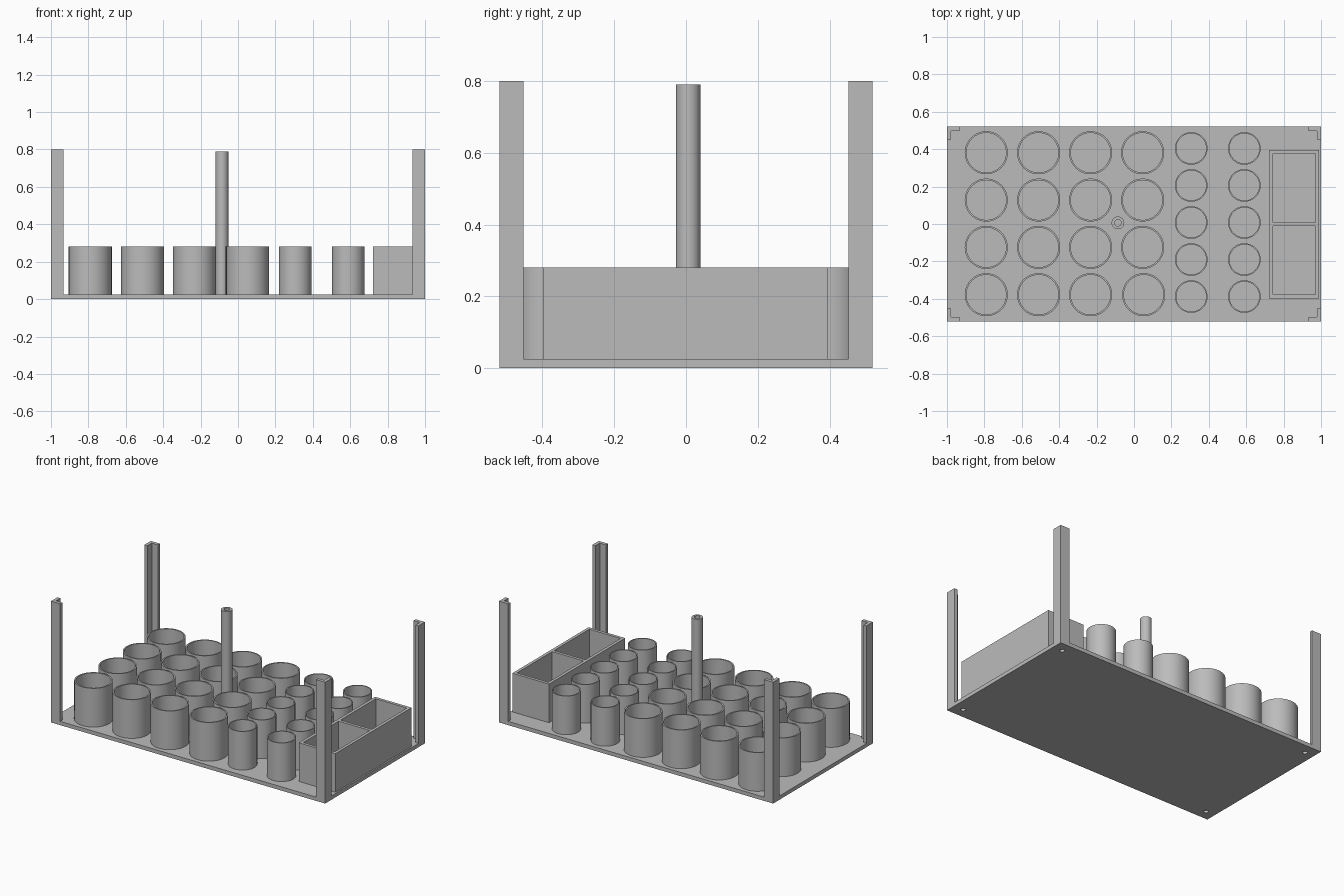
import bpy
import bmesh
from math import cos, sin, tau, radians

cube = bpy.data.objects.get("Cube")
if cube:
    bpy.data.objects.remove(cube, do_unlink=True)

GREY = (0.5, 0.5, 0.5, 1)
grey = bpy.data.materials.new("plain grey")
grey.use_nodes = True
grey.diffuse_color = GREY
grey.node_tree.nodes["Principled BSDF"].inputs["Base Color"].default_value = GREY

HALF_X, HALF_Y = 1.0, 0.52
FLOOR, RIM = 0.025, 0.28


def finish(name, bm):
    bmesh.ops.recalc_face_normals(bm, faces=bm.faces[:])
    mesh = bpy.data.meshes.new(name)
    bm.to_mesh(mesh)
    bm.free()
    mesh.materials.append(grey)
    obj = bpy.data.objects.new(name, mesh)
    bpy.context.collection.objects.link(obj)
    return obj


def plan_block(name, xs, ys, z0, z1, gaps=()):
    """Upright block made from a plan of grid cells, leaving out the gaps."""
    bm = bmesh.new()
    grid = [[bm.verts.new((x, y, z0)) for y in ys] for x in xs]
    for i in range(len(xs) - 1):
        for j in range(len(ys) - 1):
            if (i, j) not in gaps:
                bm.faces.new((grid[i][j], grid[i + 1][j],
                              grid[i + 1][j + 1], grid[i][j + 1]))
    for v in [v for v in bm.verts if not v.link_faces]:
        bm.verts.remove(v)
    for f in bm.faces:
        f.normal_update()
        if f.normal.z < 0:
            f.normal_flip()
    lower = bm.faces[:]
    # copy the plan up, then bridge the open borders with walls
    border = [e for e in bm.edges if e.is_boundary]
    top = {v: bm.verts.new((v.co.x, v.co.y, z1)) for v in bm.verts[:]}
    for f in lower:
        bm.faces.new([top[v] for v in f.verts])
    for e in border:
        a, b = e.verts
        bm.faces.new((a, b, top[b], top[a]))
    return finish(name, bm)


def tube(name, x, y, outer, inner, z0, z1, sides=64):
    """Round tube turned from a rectangular wall section."""
    section = [(outer, z0), (outer, z1), (inner, z1), (inner, z0)]
    bm = bmesh.new()
    rings = []
    for k in range(sides):
        c, s = cos(tau * k / sides), sin(tau * k / sides)
        rings.append([bm.verts.new((x + r * c, y + r * s, z)) for r, z in section])
    for k in range(sides):
        a, b = rings[k], rings[(k + 1) % sides]
        for m in range(4):
            n = (m + 1) % 4
            bm.faces.new((a[m], b[m], b[n], a[n]))
    obj = finish(name, bm)
    bpy.ops.object.select_all(action="DESELECT")
    obj.select_set(True)
    bpy.context.view_layer.objects.active = obj
    bpy.ops.object.shade_smooth_by_angle(angle=radians(35))
    return obj


# Base plate
base = plan_block("base_plate", [-HALF_X, HALF_X], [-HALF_Y, HALF_Y], 0, FLOOR)

# Shallow round recesses under the corners
bm = bmesh.new()
for sx in (-1, 1):
    for sy in (-1, 1):
        made = bmesh.ops.create_cone(bm, cap_ends=True, segments=32, radius1=0.015,
                                     radius2=0.015, depth=0.03)
        bmesh.ops.translate(bm, verts=made["verts"],
                            vec=(sx * (HALF_X - 0.067), sy * (HALF_Y - 0.067), 0))
cutter = finish("recess_cutter", bm)
cutter.hide_render = True
cutter.hide_set(True)
cutter.display_type = "WIRE"
cut = base.modifiers.new("recesses", "BOOLEAN")
cut.operation = "DIFFERENCE"
cut.solver = "EXACT"
cut.object = cutter

# L-shaped corner posts, open towards the middle
for side, sx in (("right", -1), ("left", 1)):
    for end, sy in (("front", -1), ("back", 1)):
        xs = [sx * (HALF_X - d) for d in (0, 0.022, 0.067)]
        ys = [sy * (HALF_Y - d) for d in (0, 0.022, 0.067)]
        plan_block(f"{end}_{side}_post", xs, ys, FLOOR, 0.8, gaps={(1, 1)})

# Large cups
for x in (-0.79, -0.51, -0.232, 0.046):
    for y in (-0.378, -0.125, 0.128, 0.381):
        shift = 0.006 if x > 0 and y < -0.3 else 0
        tube("large_cup", x + shift, y, 0.115, 0.106, FLOOR, RIM)

# Small cups
for x in (0.306, 0.59):
    for row in range(5):
        tube("small_cup", x, -0.388 + 0.198 * row, 0.087, 0.08, FLOOR, RIM)

# Central handle tube
tube("handle_tube", -0.086, 0.006, 0.034, 0.018, FLOOR, 0.79, sides=48)

# Two-compartment box
plan_block("divided_box", [0.722, 0.742, 0.97, 0.99],
           [-0.398, -0.378, -0.011, 0.009, 0.376, 0.396],
           FLOOR, RIM, gaps={(1, 1), (1, 3)})
